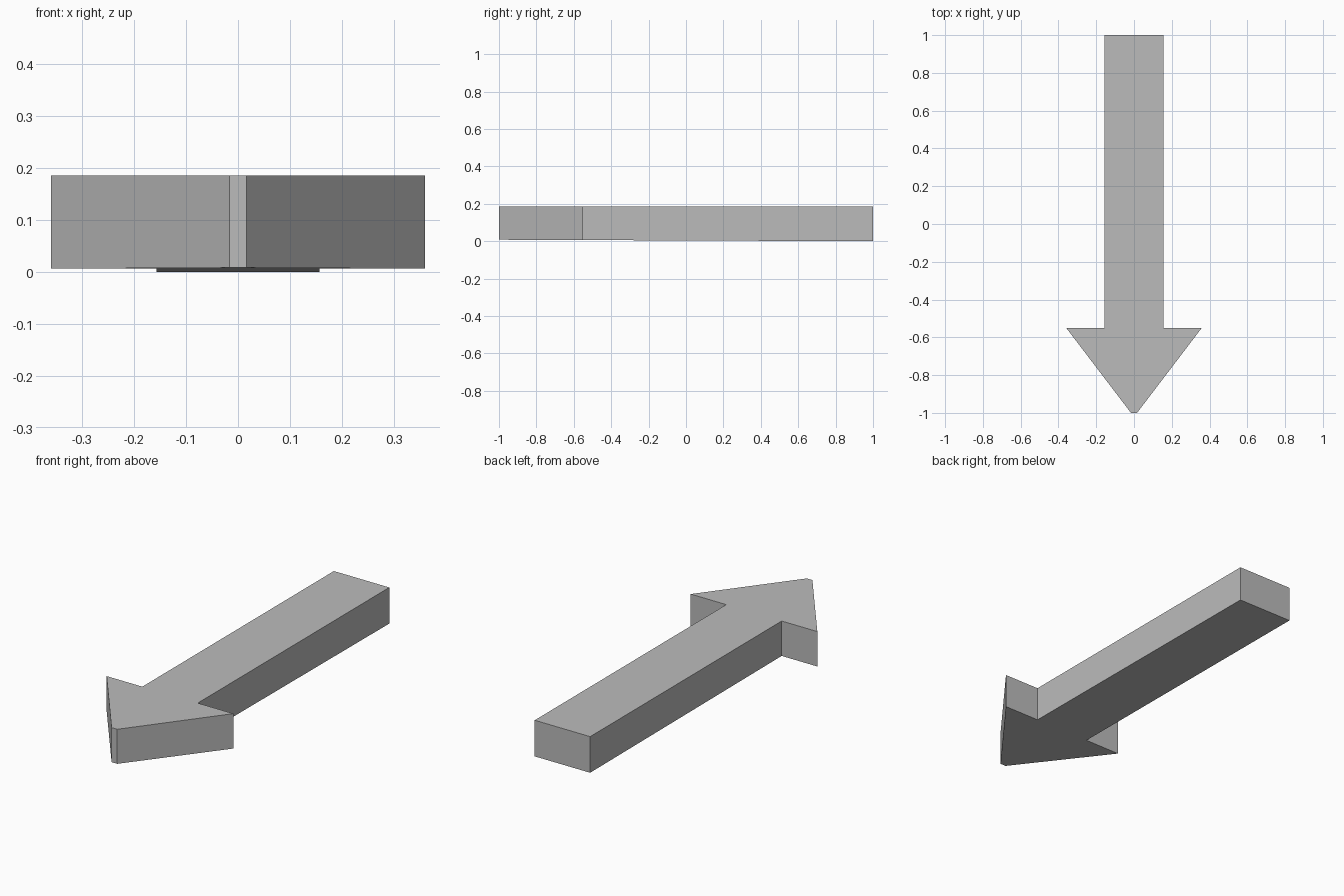
import bpy
import bmesh

cube = bpy.data.objects.get("Cube")
if cube:
    bpy.data.objects.remove(cube, do_unlink=True)

TOP = 0.185
NECK = -0.55

# Plain grey finish
grey = bpy.data.materials.new("plain grey")
grey.use_nodes = True
grey.diffuse_color = (0.5, 0.5, 0.5, 1)
grey.node_tree.nodes["Principled BSDF"].inputs["Base Color"].default_value = (0.5, 0.5, 0.5, 1)


def underside(y):
    """The base rises slightly from the tail to the tip."""
    return 0.004 * (1 - y)


# Half outline from tip to tail, mirrored to close the arrow
half = [(0.016, -1), (0.359, NECK), (0.157, NECK), (0.157, 1)]
outline = half + [(-x, y) for x, y in reversed(half)]

# Arrow body: outline raised into a slab with a sloped underside
bm = bmesh.new()
face = bm.faces.new([bm.verts.new((x, y, TOP)) for x, y in outline])
bottom = bmesh.ops.extrude_face_region(bm, geom=[face], use_keep_orig=True)["geom"]
for v in bottom:
    if isinstance(v, bmesh.types.BMVert):
        v.co.z = underside(v.co.y)
bmesh.ops.recalc_face_normals(bm, faces=bm.faces)

mesh = bpy.data.meshes.new("arrow")
bm.to_mesh(mesh)
bm.free()
mesh.materials.append(grey)
arrow = bpy.data.objects.new("arrow", mesh)
bpy.context.collection.objects.link(arrow)
